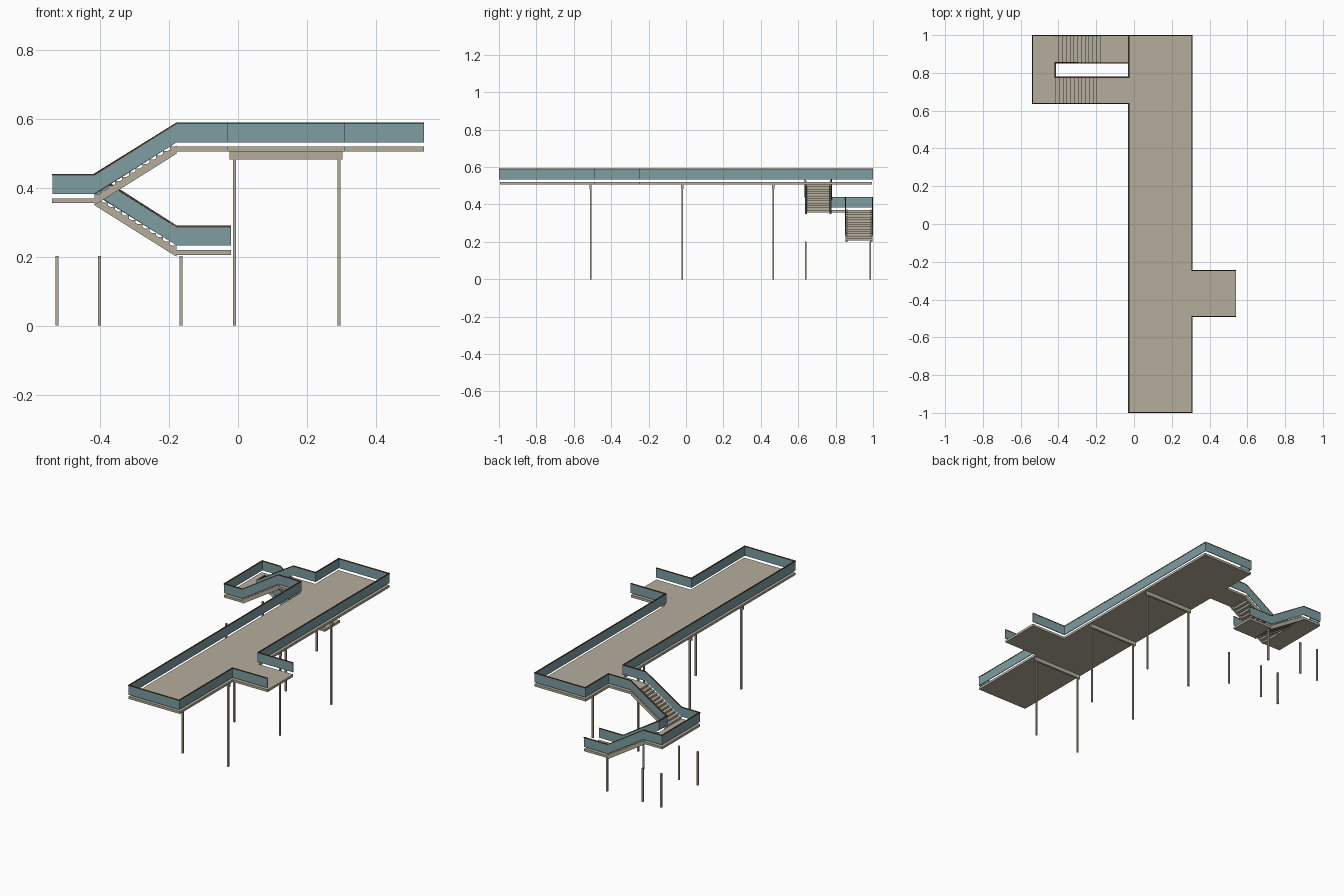
import bpy, bmesh

if "Cube" in bpy.data.objects:
    bpy.data.objects.remove(bpy.data.objects["Cube"])


def material(name, color):
    m = bpy.data.materials.new(name)
    m.diffuse_color = (*color, 1)
    m.use_nodes = True
    m.node_tree.nodes["Principled BSDF"].inputs["Base Color"].default_value = m.diffuse_color
    return m


BEIGE = material("beige concrete", (0.46, 0.42, 0.335))
TEAL = material("teal panel", (0.205, 0.34, 0.36))
BROWN = material("brown handrail", (0.10, 0.05, 0.03))


def finish(name, bm, mat):
    bmesh.ops.recalc_face_normals(bm, faces=bm.faces)
    me = bpy.data.meshes.new(name)
    bm.to_mesh(me)
    bm.free()
    me.materials.append(mat)
    ob = bpy.data.objects.new(name, me)
    bpy.context.collection.objects.link(ob)
    return ob


def add_box(bm, x0, x1, y0, y1, z0, z1):
    vs = bmesh.ops.create_cube(bm, size=1)["verts"]
    for v in vs:
        v.co = (x1 if v.co.x > 0 else x0, y1 if v.co.y > 0 else y0, z1 if v.co.z > 0 else z0)


def boxes(name, items, mat=BEIGE):
    bm = bmesh.new()
    for b in items:
        add_box(bm, *b)
    return finish(name, bm, mat)


# Floor levels and stair extents
TOP, MID, LOW = 0.52, 0.37, 0.22
SLAB = 0.014
XA, XB = -0.417, -0.178

# Walkway slabs and stair landings
boxes("main_deck", [(-0.03, 0.31, -0.995, 0.995, TOP - SLAB, TOP)])
boxes("side_platform", [(0.31, 0.54, -0.49, -0.247, TOP - SLAB, TOP)])
boxes("upper_landing", [(XB, -0.03, 0.637, 0.777, TOP - SLAB, TOP)])
boxes("middle_landing", [(-0.54, XA, 0.637, 0.997, MID - SLAB, MID)])
boxes("lower_landing", [(XB, -0.02, 0.853, 0.997, LOW - SLAB, LOW)])

# Cross beams and tall columns under the deck
rows = (-0.51, -0.02, 0.467)
boxes("cross_beams", [(-0.025, 0.303, y - 0.006, y + 0.006, 0.483, TOP - SLAB) for y in rows])
boxes("tall_columns", [(x - 0.0045, x + 0.0045, y - 0.0045, y + 0.0045, 0, 0.484)
                       for x in (-0.01, 0.293) for y in rows])

# Short columns below the stairs
boxes("short_columns", [(x - 0.0045, x + 0.0045, y - 0.0045, y + 0.0045, 0, 0.203)
                        for x in (-0.526, -0.402, -0.166) for y in (0.64, 0.985)])


def flight(name, y0, y1, za, zb, n=12):
    """Stair flight from XA at height za to XB at height zb."""
    run, rise = (XB - XA) / n, abs(zb - za) / n
    steps = []
    for i in range(n):
        x = XA + i * run
        z = za + (i + 1) * rise if zb > za else za - i * rise
        steps.append((x, x + run, y0 + 0.002, y1 - 0.002, z - rise * 1.15, z))
    boxes(name + "_steps", steps)
    # Sloped side stringers
    bm = bmesh.new()
    for y in (y0, y1 - 0.01):
        vs = [bm.verts.new((x, y, z)) for x, z in
              ((XA, za - 0.02), (XB, zb - 0.02), (XB, zb + 0.004), (XA, za + 0.004))]
        f = bm.faces.new(vs)
        ext = bmesh.ops.extrude_face_region(bm, geom=[f])["geom"]
        for v in ext:
            if isinstance(v, bmesh.types.BMVert):
                v.co.y += 0.01
    finish(name + "_stringers", bm, BEIGE)


flight("upper_flight", 0.637, 0.777, MID, TOP)
flight("lower_flight", 0.853, 0.997, MID, LOW)


def strip(name, path, lo, hi, thick, mat):
    """Upright band following a path, given thickness."""
    bm = bmesh.new()
    pairs = [(bm.verts.new((x, y, z + lo)), bm.verts.new((x, y, z + hi))) for x, y, z in path]
    for (a, b), (c, d) in zip(pairs, pairs[1:]):
        bm.faces.new((a, c, d, b))
    ob = finish(name, bm, mat)
    mod = ob.modifiers.new("thickness", "SOLIDIFY")
    mod.thickness, mod.offset, mod.use_even_offset = thick, 0, True


# Railing panels with handrails: inner and outer runs
inner = [(0.54, -0.247, TOP), (0.307, -0.247, TOP), (0.307, 0.997, TOP), (-0.028, 0.997, TOP),
         (-0.028, 0.777, TOP), (XB, 0.777, TOP), (XA, 0.777, MID), (XA, 0.853, MID),
         (XB, 0.853, LOW), (-0.02, 0.853, LOW)]
outer = [(0.54, -0.49, TOP), (0.307, -0.49, TOP), (0.307, -0.997, TOP), (-0.028, -0.997, TOP),
         (-0.028, 0.637, TOP), (XB, 0.637, TOP), (XA, 0.637, MID), (-0.537, 0.637, MID),
         (-0.537, 0.997, MID), (XA, 0.997, MID), (XB, 0.997, LOW), (-0.02, 0.997, LOW)]
for label, path in (("inner", inner), ("outer", outer)):
    strip(label + "_railing_panel", path, 0.013, 0.067, 0.004, TEAL)
    strip(label + "_handrail", path, 0.066, 0.071, 0.006, BROWN)
